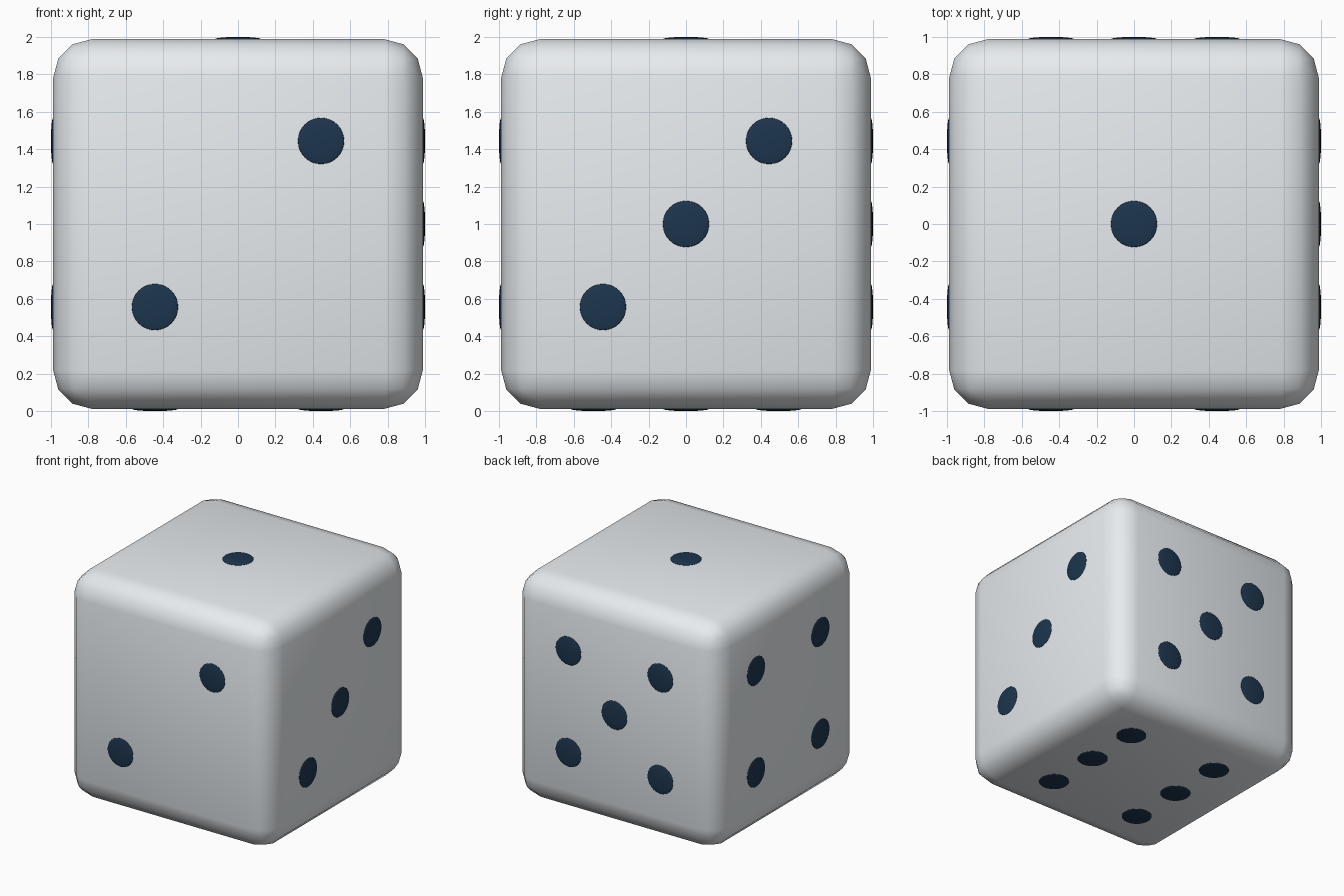
import bpy
from math import radians

if "Cube" in bpy.data.objects:
    bpy.data.objects.remove(bpy.data.objects["Cube"])

HALF = 0.988    # half width of the body
P = 0.444       # pip offset from face centre
Q = 0.494       # wider spacing used by the six
R, T = 0.1235, 0.0123   # pip radius and bulge

navy = bpy.data.materials.new("navy")
navy.diffuse_color = (0.012, 0.036, 0.075, 1)
navy.use_nodes = True
navy.node_tree.nodes["Principled BSDF"].inputs["Base Color"].default_value = navy.diffuse_color
white = bpy.data.materials.new("off_white")
white.diffuse_color = (0.80, 0.84, 0.87, 1)
white.use_nodes = True
white.node_tree.nodes["Principled BSDF"].inputs["Base Color"].default_value = white.diffuse_color

# rounded body
bpy.ops.mesh.primitive_cube_add(size=2 * HALF, location=(0, 0, 1))
body = bpy.context.object
body.name = "die_body"
body.data.materials.append(white)
bevel = body.modifiers.new("rounding", 'BEVEL')
bevel.width = 0.205
bevel.segments = 3
bpy.ops.object.modifier_apply(modifier="rounding")
bpy.ops.object.shade_smooth_by_angle(angle=radians(40))


def add_pip(name, axis, side, u, v):
    """Flattened sphere on the face facing +/- axis; u, v are the other two axes in order."""
    loc = [u, v]
    loc.insert(axis, side * HALF)
    loc[2] += 1
    rot = [(0, radians(90), 0), (radians(90), 0, 0), (0, 0, 0)][axis]
    bpy.ops.mesh.primitive_uv_sphere_add(segments=32, ring_count=16, radius=1,
                                         location=loc, rotation=rot)
    pip = bpy.context.object
    pip.name = name
    pip.scale = (R, R, T)
    pip.data.materials.append(navy)
    bpy.ops.object.shade_smooth()


# pip layout of each face
diagonal = [(-P, -P), (P, P)]
corners = [(a, b) for a in (-P, P) for b in (-P, P)]
faces = {
    "one": (2, 1, [(0, 0)]),
    "two": (1, -1, diagonal),
    "three": (0, 1, diagonal + [(0, 0)]),
    "four": (0, -1, corners),
    "five": (1, 1, corners + [(0, 0)]),
    "six": (2, -1, [(a, b) for a in (-P, P) for b in (-Q, 0, Q)]),
}
for label, (axis, side, spots) in faces.items():
    for i, (u, v) in enumerate(spots, 1):
        add_pip(f"pip_{label}_{i}", axis, side, u, v)
